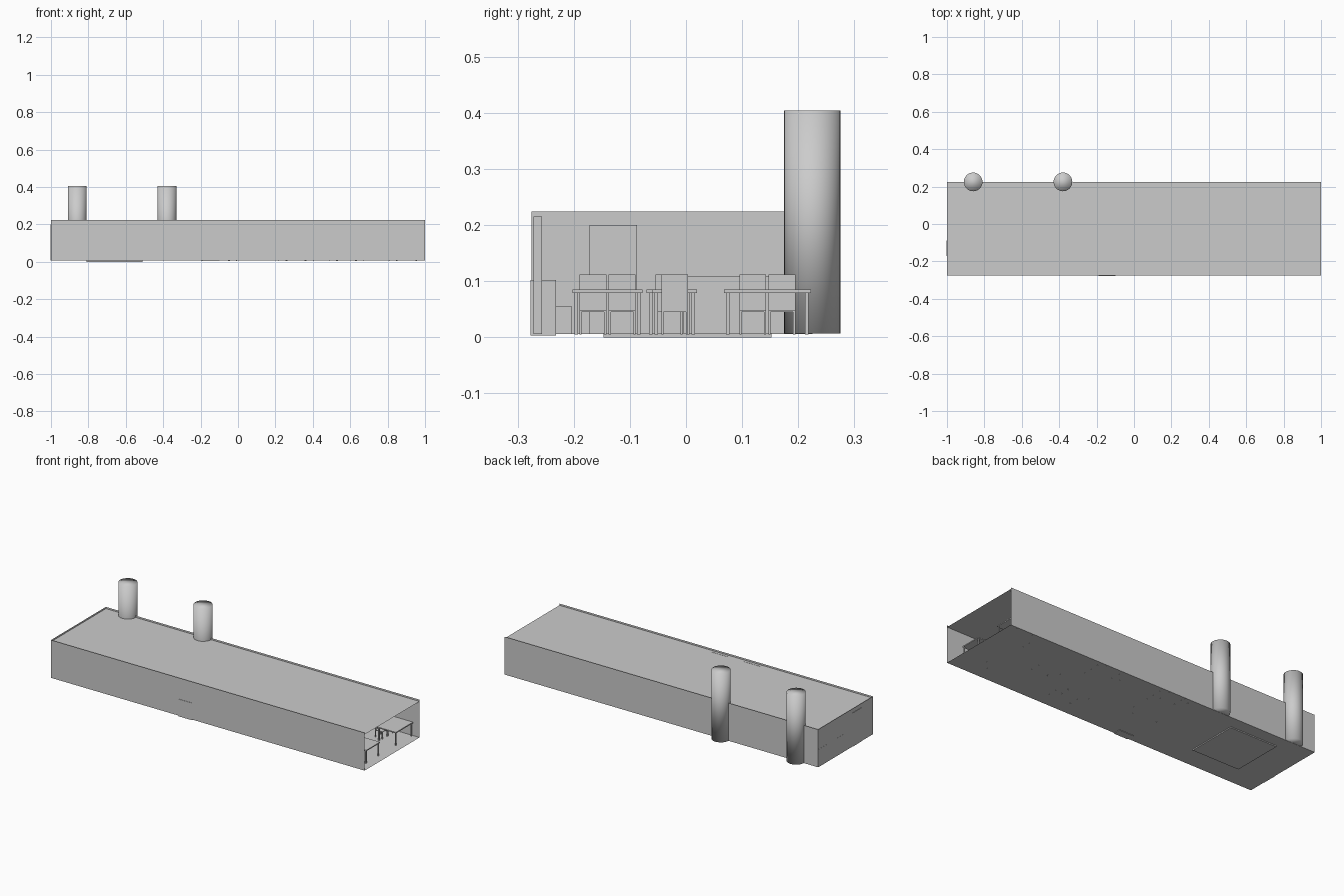
import bpy, bmesh
from mathutils import Matrix, Vector

if "Cube" in bpy.data.objects:
    bpy.data.objects.remove(bpy.data.objects["Cube"])


def finish(name, bm):
    me = bpy.data.meshes.new(name)
    bm.to_mesh(me)
    bm.free()
    ob = bpy.data.objects.new(name, me)
    bpy.context.collection.objects.link(ob)
    return ob


def add_box(bm, x0, x1, y0, y1, z0, z1):
    m = Matrix.Translation(((x0 + x1) / 2, (y0 + y1) / 2, (z0 + z1) / 2))
    bmesh.ops.create_cube(bm, size=1, matrix=m @ Matrix.Diagonal((x1 - x0, y1 - y0, z1 - z0, 1)))


def box(name, *b):
    bm = bmesh.new()
    add_box(bm, *b)
    return finish(name, bm)


def sheet(name, *pts):
    bm = bmesh.new()
    bm.faces.new([bm.verts.new(p) for p in pts])
    return finish(name, bm)


X, Y0, Y1, Z0, Z1 = 1.0, -0.275, 0.225, 0.006, 0.224
ROOF = 0.214

# room shell: thin sheets, right end left open
sheet("floor", (-X, Y0, Z0), (X, Y0, Z0), (X, Y1, Z0), (-X, Y1, Z0))
sheet("roof", (-X, Y0, ROOF), (X, Y0, ROOF), (X, Y1, ROOF), (-X, Y1, ROOF))
sheet("front_wall", (-X, Y0, Z0), (X, Y0, Z0), (X, Y0, Z1), (-X, Y0, Z1))
sheet("back_wall", (X, Y1, Z0), (-X, Y1, Z0), (-X, Y1, Z1), (X, Y1, Z1))
sheet("left_wall", (-X, Y1, Z0), (-X, Y0, Z0), (-X, Y0, Z1), (-X, Y1, Z1))

# round columns straddling the back wall
for i, x in enumerate((-0.86, -0.38)):
    bm = bmesh.new()
    bmesh.ops.create_cone(bm, cap_ends=True, segments=32, radius1=0.05, radius2=0.05,
                          depth=0.397, matrix=Matrix.Translation((x, 0.225, 0.2055)))
    for f in bm.faces:
        f.smooth = True
    finish(f"column_{i + 1}", bm)

# wall fittings and lounge
box("end_door", -1.002, -0.995, -0.172, -0.087, Z0, 0.2)
box("end_cabinet", -1.0005, -0.96, -0.005, 0.22, Z0, 0.108)
box("carpet", -0.81, -0.51, -0.147, 0.152, 0.0, 0.008)
box("front_cabinet", -0.19, -0.1, -0.277, -0.232, 0.003, 0.102)
box("sofa_seat", -0.8, -0.52, -0.265, -0.203, Z0, 0.055)
box("sofa_back", -0.8, -0.52, -0.272, -0.25, 0.055, 0.1)
box("media_stand", -0.78, -0.54, 0.175, 0.215, Z0, 0.065)
box("screen", -0.74, -0.58, 0.191, 0.2, 0.065, 0.162)
for i, x in enumerate((-0.29, -0.08)):
    box(f"tall_panel_{i + 1}", x, x + 0.1, -0.272, -0.257, Z0, 0.215)


def table(name, x0, x1, y0, y1):
    bm = bmesh.new()
    add_box(bm, x0, x1, y0, y1, 0.079, 0.085)
    t = 0.006
    for lx in (x0 + 0.004, x1 - 0.004 - t):
        for ly in (y0 + 0.004, y1 - 0.004 - t):
            add_box(bm, lx, lx + t, ly, ly + t, 0.0055, 0.079)
    finish(name, bm)


def chair(name, cx, cy, side):
    # side is the x direction of the backrest
    bm = bmesh.new()
    h, t = 0.024, 0.004
    add_box(bm, cx - h, cx + h, cy - h, cy + h, 0.045, 0.049)
    for sx in (-1, 1):
        for sy in (-1, 1):
            lx, ly = cx + sx * (h - t / 2), cy + sy * (h - t / 2)
            add_box(bm, lx - t / 2, lx + t / 2, ly - t / 2, ly + t / 2, 0.0055, 0.045)
    bx = cx + side * (h - t / 2)
    add_box(bm, bx - t / 2, bx + t / 2, cy - h, cy + h, 0.049, 0.112)
    finish(name, bm)


# dining tables with chairs on both x sides
layout = [(0.90, 0.145, 0.155), (0.90, -0.14, 0.125), (0.58, -0.02, 0.08),
          (0.31, 0.145, 0.155), (0.31, -0.14, 0.125), (-0.1, 0.145, 0.155),
          (-0.1, -0.03, 0.08)]
for i, (x, y, d) in enumerate(layout):
    table(f"table_{i + 1}", x - 0.06, x + 0.06, y - d / 2, y + d / 2)
    seats = (-0.026, 0.026) if d > 0.1 else (0.0,)
    for j, dy in enumerate(seats):
        for s in (-1, 1):
            if x + s * 0.07 > 0.95:
                continue
            chair(f"chair_{i + 1}_{j + 1}_{'left' if s < 0 else 'right'}", x + s * 0.07, y + dy, s)
